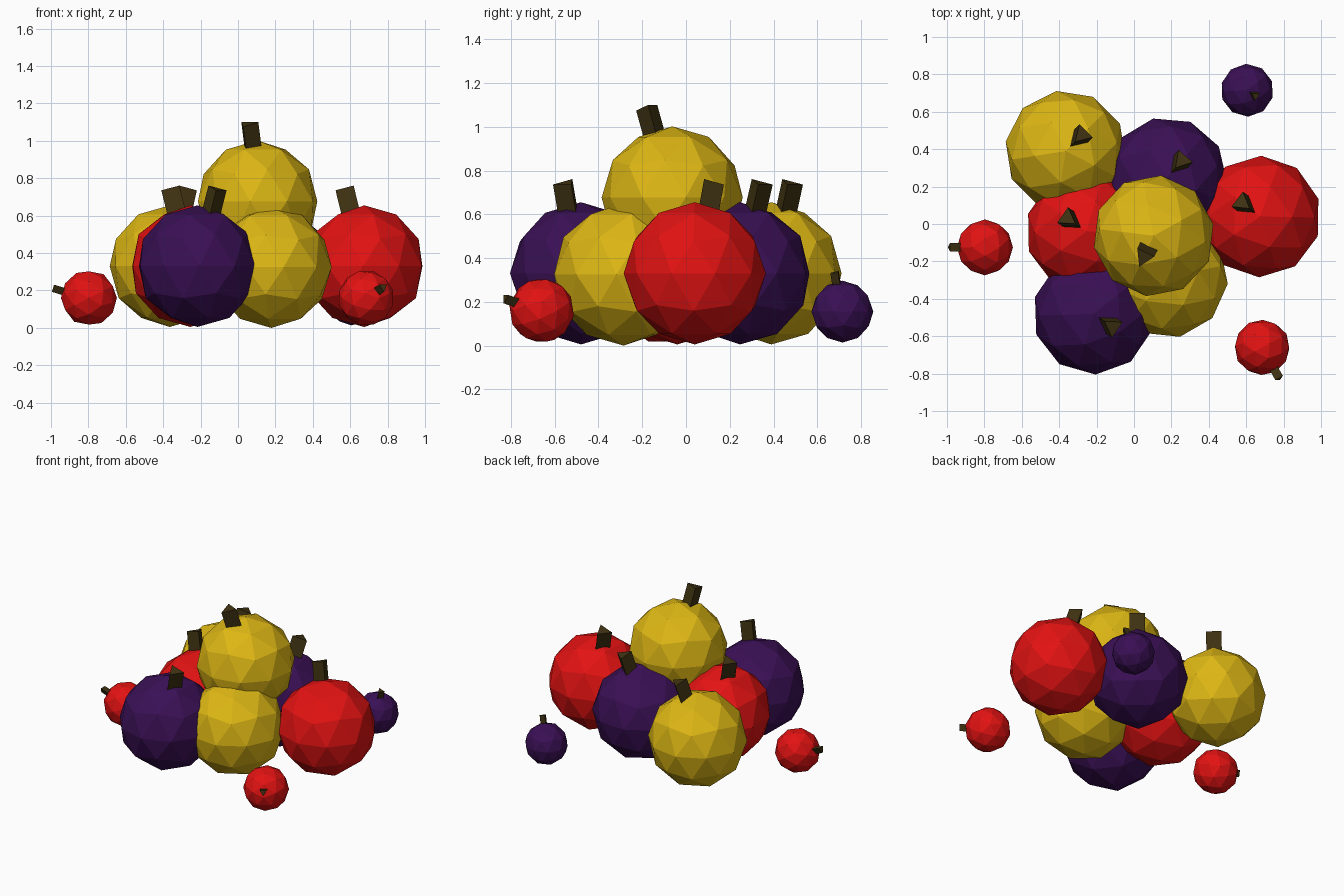
import bpy, bmesh
from math import radians, cos, sin
from mathutils import Matrix, Vector

if "Cube" in bpy.data.objects:
    bpy.data.objects.remove(bpy.data.objects["Cube"])


def material(name, rgb):
    m = bpy.data.materials.new(name)
    m.diffuse_color = (*rgb, 1)
    m.use_nodes = True
    m.node_tree.nodes["Principled BSDF"].inputs["Base Color"].default_value = m.diffuse_color
    return m


YELLOW = material("yellow_skin", (0.72, 0.47, 0.007))
RED = material("red_skin", (0.76, 0.006, 0.006))
PURPLE = material("purple_skin", (0.042, 0.005, 0.09))
BROWN = material("stem_brown", (0.05, 0.032, 0.006))

R = 0.325          # skin radius of a full-size fruit
TILT = radians(17)  # lean of the stem away from the pole


def add(name, bm, mat):
    me = bpy.data.meshes.new(name)
    bm.to_mesh(me)
    bm.free()
    me.materials.append(mat)
    ob = bpy.data.objects.new(name, me)
    bpy.context.collection.objects.link(ob)


def fruit(name, mat, loc, yaw=0, size=1, lying=False, twist=0):
    # Upright fruit spin by yaw; lying fruit point their pole toward yaw
    a = radians(yaw)
    if lying:
        z = Vector((cos(a), sin(a), 0))
        x = Vector((0, 0, 1))
        rot = Matrix((x, z.cross(x), z)).transposed().to_4x4()
    else:
        rot = Matrix.Rotation(a, 4, 'Z')
    place = Matrix.Translation(loc) @ rot @ Matrix.Scale(size, 4)

    # Faceted ball
    bm = bmesh.new()
    bmesh.ops.create_icosphere(bm, subdivisions=2, radius=R, matrix=place)
    add(name, bm, mat)

    # Three-sided stem leaning toward local +x, one corner pointing inward
    bm = bmesh.new()
    bmesh.ops.create_cone(bm, cap_ends=True, segments=3, radius1=0.058,
                          radius2=0.058, depth=0.17)
    corner = max(bm.verts, key=lambda v: v.co.y)
    start = Vector((1, 0)).angle_signed(corner.co.xy)
    spin = Matrix.Rotation(start + radians(180 + twist), 4, 'Z')
    bm.transform(place @ Matrix.Rotation(TILT, 4, 'Y')
                 @ Matrix.Translation((0, 0, 0.348)) @ spin)
    add(name + "_stem", bm, BROWN)


# Large fruit in the heap
fruit("back_left_fruit", YELLOW, (-0.365, 0.39, 0.33), 45)
fruit("left_fruit", RED, (-0.255, -0.04, 0.33), 145)
fruit("front_left_fruit", PURPLE, (-0.217, -0.48, 0.33), -34)
fruit("right_fruit", RED, (0.675, 0.04, 0.33), 143)
fruit("back_fruit", PURPLE, (0.175, 0.247, 0.33), 49)
fruit("front_fruit", YELLOW, (0.178, -0.285, 0.325), 84)
fruit("top_fruit", YELLOW, (0.105, -0.063, 0.677), 245, twist=60)

# Small fruit scattered around
fruit("small_left_fruit", RED, (-0.797, -0.125, 0.16), 180, 0.46, lying=True)
fruit("small_front_fruit", RED, (0.685, -0.66, 0.16), -61, 0.46, lying=True)
fruit("small_back_fruit", PURPLE, (0.605, 0.715, 0.155), -34, 0.435)
